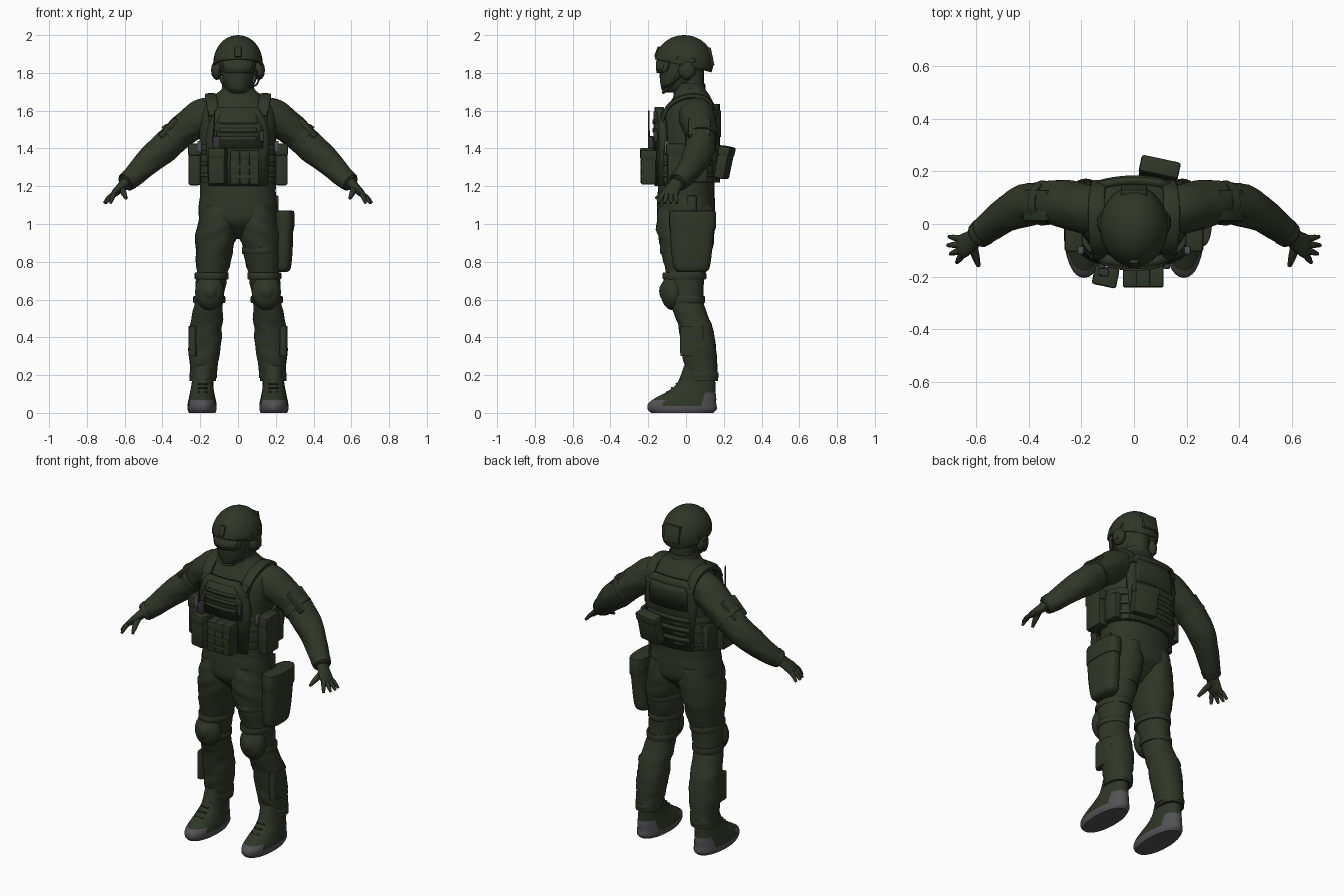
import bpy, bmesh, math
from mathutils import Vector, Matrix, Euler, noise

cube = bpy.data.objects.get("Cube")
if cube:
    bpy.data.objects.remove(cube, do_unlink=True)


def material(name, rgb):
    m = bpy.data.materials.new(name)
    m.use_nodes = True
    m.diffuse_color = (*rgb, 1)
    m.node_tree.nodes["Principled BSDF"].inputs["Base Color"].default_value = (*rgb, 1)
    return m


OLIVE = material("dark_olive", (0.028, 0.038, 0.02))
GREY = material("sole_grey", (0.085, 0.085, 0.09))
BLACK = material("charcoal", (0.035, 0.035, 0.038))
ACROSS, DEPTH, UP = Vector((1, 0, 0)), Vector((0, 1, 0)), Vector((0, 0, 1))


def finish(name, bm, materials=(OLIVE,), mirror=False, thick=0, rule=None):
    """Turn a bmesh into a named, smooth-shaded object."""
    bmesh.ops.recalc_face_normals(bm, faces=bm.faces)
    mesh = bpy.data.meshes.new(name)
    bm.to_mesh(mesh)
    bm.free()
    ob = bpy.data.objects.new(name, mesh)
    bpy.context.collection.objects.link(ob)
    for m in materials:
        mesh.materials.append(m)
    for f in mesh.polygons:
        f.use_smooth = True
        if rule:
            f.material_index = int(rule(f.center))
    mesh.set_sharp_from_angle(angle=math.radians(42))
    if thick:
        solid = ob.modifiers.new("thickness", "SOLIDIFY")
        solid.thickness, solid.offset = thick, 0
    if mirror:
        ob.modifiers.new("mirror", "MIRROR").use_mirror_merge = False


def spline(points, steps):
    """Catmull-Rom interpolation of same-length tuples."""
    v = [Vector(p) for p in points]
    out = []
    for i in range(len(v) - 1):
        a, b, c, d = v[max(i - 1, 0)], v[i], v[i + 1], v[min(i + 2, len(v) - 1)]
        for k in range(steps):
            t = k / steps
            out.append(b + (c - a) * t / 2 + (a * 2 - b * 5 + c * 4 - d) * t * t / 2
                       + (b * 3 - a - c * 3 + d) * t ** 3 / 2)
    return out + [v[-1]]


def loft(name, points, axis=None, power=2, sides=32, steps=5, wrinkle=0, **options):
    """Skin rings (x, y, z, radius[, second radius]); level unless an axis frames them."""
    rings = spline([p if len(p) == 5 else (*p, p[-1]) for p in points], steps)
    bm = bmesh.new()
    loops = []
    for i, ring in enumerate(rings):
        a, b = ACROSS, DEPTH
        if axis:
            tangent = (rings[min(i + 1, len(rings) - 1)] - rings[max(i - 1, 0)])[:3]
            tangent = Vector(tangent).normalized()
            a = tangent.cross(axis).normalized()
            b = a.cross(tangent)
        loop = []
        for k in range(sides):
            c, s = math.cos(math.tau * k / sides), math.sin(math.tau * k / sides)
            off = (a * math.copysign(abs(c) ** (2 / power), c) * ring[3]
                   + b * math.copysign(abs(s) ** (2 / power), s) * ring[4])
            p = Vector(ring[:3]) + off
            fold = noise.noise(Vector((p.x * 8, p.y * 8, p.z * 24 + p.x * 11)))
            loop.append(bm.verts.new(p + off * wrinkle * fold))
        loops.append(loop)
    for low, high in zip(loops, loops[1:]):
        for k in range(sides):
            n = (k + 1) % sides
            bm.faces.new((low[k], low[n], high[n], high[k]))
    bm.faces.new(loops[0])
    bm.faces.new(loops[-1])
    finish(name, bm, **options)


def band(name, x, y, z, width, depth, height, **options):
    """Strap around a body part, with chamfered rims."""
    profile = ((-.5, .97), (-.35, 1), (.35, 1), (.5, .97))
    loft(name, [(x, y, z + height * h, width * s, depth * s) for h, s in profile], steps=1, **options)


def box(name, loc, size, rot=(0, 0, 0), bevel=.005, **options):
    bm = bmesh.new()
    bmesh.ops.create_cube(bm, size=1)
    bmesh.ops.scale(bm, vec=size, verts=bm.verts)
    bmesh.ops.bevel(bm, geom=bm.edges[:], offset=bevel, segments=2, affect="EDGES", profile=.5)
    turn = Euler([math.radians(d) for d in rot]).to_matrix().to_4x4()
    bm.transform(Matrix.Translation(loc) @ turn)
    finish(name, bm, **options)


def pouch(name, loc, size, rot=(0, 0, 0), bevel=.012, **options):
    """Rounded pouch with a slightly larger flap over its top."""
    w, d, h = size
    box(name, loc, size, rot, bevel, **options)
    turn = Euler([math.radians(a) for a in rot]).to_matrix()
    flap = Vector(loc) + turn @ Vector((0, 0, h * .36))
    box(name + "_flap", flap, (w * 1.05, d * 1.08, h * .3), rot, bevel * .8, **options)


def ellipsoid(name, loc, radii, cut=None, **options):
    bm = bmesh.new()
    bmesh.ops.create_uvsphere(bm, u_segments=32, v_segments=20, radius=1)
    bm.transform(Matrix.Translation(loc) @ Matrix.Diagonal((*radii, 1)))
    if cut:
        bmesh.ops.bisect_plane(bm, geom=bm.verts[:] + bm.edges[:] + bm.faces[:],
                               plane_co=cut[0], plane_no=cut[1], clear_outer=True)
    finish(name, bm, **options)


def panel(name, rows, y, curve, thick, columns=12):
    """Curved plate whose half width follows rows of (z, half width)."""
    bm = bmesh.new()
    spread = [2 * c / columns - 1 for c in range(columns + 1)]
    grid = [[bm.verts.new((w * s, y + curve * (w * s) ** 2, z)) for s in spread] for z, w in rows]
    for low, high in zip(grid, grid[1:]):
        for c in range(columns):
            bm.faces.new((low[c], low[c + 1], high[c + 1], high[c]))
    finish(name, bm, thick=thick)


# Shirt, neck and trousers
loft("shirt", [(0, 0, 1.14, .2, .15), (0, .01, 1.4, .2, .15), (0, .02, 1.55, .205, .14),
               (0, .03, 1.62, .19, .125), (0, .03, 1.67, .14, .1), (0, .02, 1.71, .09, .085),
               (0, .01, 1.75, .07, .08)], power=2.3, wrinkle=.03)
band("collar", 0, .015, 1.72, .085, .087, .05)
band("neck", 0, .02, 1.77, .068, .074, .15)
loft("pelvis", [(0, 0, .92, .1, .05), (0, 0, .965, .16, .1), (0, 0, 1.03, .21, .15),
                (0, 0, 1.17, .195, .15)], power=2.4, wrinkle=.03)
loft("trouser_leg", [(.1, 0, 1.1, .09, .145), (.112, 0, .97, .108, .155), (.125, 0, .85, .098, .132),
                     (.14, 0, .72, .082, .1), (.155, .01, .57, .078, .086), (.17, .05, .45, .086, .09),
                     (.175, .07, .33, .085, .09), (.18, .08, .24, .073, .085), (.185, .085, .17, .072, .084)],
     power=2.2, wrinkle=.1, mirror=True)
band("trouser_cuff", .184, .085, .2, .074, .088, .03, mirror=True)

# Boots with grey sole, heel and toe cap
loft("boot", [(.19, -.02, 0, .07, .165), (.19, -.02, .02, .077, .183), (.19, -.02, .05, .076, .18),
              (.19, 0, .08, .07, .16), (.19, .03, .115, .063, .126), (.188, .055, .16, .057, .1),
              (.185, .07, .25, .056, .08)], materials=(OLIVE, GREY), power=2.15, mirror=True,
     rule=lambda c: c.z < .04 or (c.z < .11 and c.y > .09) or (c.z < .068 and c.y < -.12))
for i in range(5):
    box("boot_lace", (.187, i * .024 - .098, i * .022 + .11), (.05, .012, .008), (-42, 0, 0), .002, mirror=True)

# Knee pads, straps and calf pockets
ellipsoid("knee_pad", (.15, -.07, .64), (.077, .064, .096), mirror=True)
ellipsoid("knee_cap", (.15, -.085, .645), (.056, .057, .064), mirror=True)
band("upper_knee_strap", .139, -.008, .725, .09, .116, .035, mirror=True)
band("lower_knee_strap", .152, .005, .6, .085, .096, .035, mirror=True)
band("calf_pocket", .24, .033, .38, .022, .064, .16, power=3, mirror=True)

# Thigh pouch on the left leg
loft("thigh_pouch", [(.23, .03, .745, .03, .07), (.235, .03, .77, .045, .095), (.24, .03, .88, .05, .11),
                     (.245, .035, 1.05, .048, .12), (.243, .035, 1.07, .04, .11)], power=2.7)
band("thigh_pouch_flap", .245, .035, 1.02, .053, .124, .1, power=2.7)
box("thigh_pouch_hanger", (.208, .03, 1.1), (.015, .05, .1))
band("thigh_strap", .124, 0, .86, .104, .138, .035)

# Sleeves and arm patches
loft("sleeve", [(.11, .05, 1.595, .08, .09), (.19, .06, 1.565, .095), (.27, .075, 1.51, .088),
                (.35, .08, 1.445, .079), (.43, .065, 1.37, .077), (.51, .02, 1.295, .065),
                (.57, -.025, 1.24, .054), (.6, -.048, 1.215, .043)], axis=DEPTH, wrinkle=.1, mirror=True)
loft("sleeve_hem", [(.325, .08, 1.468, .083), (.35, .08, 1.447, .086)], axis=DEPTH, mirror=True)
loft("wrist_cuff", [(.575, -.03, 1.235, .055), (.595, -.045, 1.22, .05)], axis=DEPTH, mirror=True)
box("arm_patch", (.367, .07, 1.508), (.13, .12, .034), (0, 46, 0), .01, mirror=True)

# Gloved hands
loft("palm", [(.585, -.04, 1.23, .03, .034), (.62, -.063, 1.195, .024, .04), (.65, -.083, 1.165, .02, .046),
              (.665, -.09, 1.15, .013, .042)], axis=DEPTH, sides=16, mirror=True)
for i, reach in enumerate((.05, .055, .045, .02)):
    start = Vector((.655, -.058 - i * .02, 1.16))
    tip = start + Vector((reach, .01 - i * .013, -.05))
    middle = start.lerp(tip, .5) + UP * .005
    loft("finger", [(*start, .013), (*middle, .0125), (*tip, .007)],
         axis=DEPTH, sides=10, steps=3, mirror=True)
loft("thumb", [(.615, -.075, 1.19, .018), (.603, -.125, 1.16, .015), (.592, -.16, 1.135, .008)],
     axis=UP, sides=10, steps=3, mirror=True)

# Plate carrier
panel("front_plate", [(1.2, .15), (1.45, .165), (1.54, .15), (1.62, .1)], -.148, 1.3, .035)
panel("front_flap", [(1.4, .13), (1.5, .13), (1.595, .085)], -.166, 1.2, .012)
panel("back_plate", [(1.22, .15), (1.5, .165), (1.6, .14), (1.635, .11)], .165, -1, .028)
panel("back_flap", [(1.46, .125), (1.56, .125), (1.6, .11)], .181, -1, .008)
band("cummerbund", 0, .01, 1.32, .222, .165, .2, power=2.5)
for i in range(3):
    front, back, side = 1.44 + i * .045, 1.27 + i * .06, 1.26 + i * .06
    panel("front_webbing", [(front, .1), (front + .022, .1)], -.174, 1.2, .008)
    panel("back_webbing", [(back, .14), (back + .028, .14)], .181, -1, .008)
    band("side_webbing", 0, .01, side, .227, .169, .025, power=2.5)
loft("shoulder_strap", [(.125, -.13, 1.54, .011, .028), (.135, -.095, 1.62, .012, .03),
                        (.142, -.03, 1.665, .014, .032), (.143, .05, 1.678, .014, .032),
                        (.14, .12, 1.65, .013, .03), (.13, .158, 1.57, .011, .028)],
     axis=ACROSS, power=4, sides=16, mirror=True)
box("strap_buckle", (.13, -.122, 1.585), (.05, .018, .035), (-30, 0, 0), mirror=True)
box("front_clip", (.125, -.16, 1.465), (.026, .022, .06), materials=(BLACK,), mirror=True)

# Front, side and back pouches
for i in range(3):
    pouch("magazine_pouch", (i * .051 - .016, -.198, 1.3), (.05, .078, .18), bevel=.006)
for i in range(2):
    box("pouch_webbing", (.035, -.238, 1.25 + i * .05), (.15, .006, .02), bevel=.002)
pouch("radio_pouch", (-.108, -.2, 1.305), (.09, .07, .19), (0, 0, -12))
box("radio", (-.115, -.185, 1.43), (.04, .03, .07), materials=(BLACK,))
loft("antenna", [(-.125, -.195, 1.4, .005), (-.125, -.197, 1.6, .003)], sides=8, steps=1, materials=(BLACK,))
pouch("side_pouch", (.23, -.04, 1.315), (.066, .12, .22), mirror=True)
box("side_magazine", (.203, -.1, 1.41), (.024, .03, .06), materials=(GREY,), mirror=True)
box("rear_side_pouch", (.205, .07, 1.3), (.05, .09, .16), bevel=.012, mirror=True)
pouch("back_pouch", (.095, .202, 1.325), (.145, .06, .17), (-12, 0, -12))

# Head, mask and goggles
loft("masked_face", [(0, -.075, 1.695, .035, .04), (0, -.06, 1.715, .062, .07), (0, -.04, 1.76, .082, .098),
                     (0, -.025, 1.81, .092, .114), (0, -.015, 1.9, .095, .116)])
panel("goggles", [(1.8, .06), (1.815, .085), (1.88, .094)], -.146, 6.5, .018)
panel("goggle_lens", [(1.812, .06), (1.823, .076), (1.86, .08)], -.156, 6.5, .005)

# Helmet and headset
ellipsoid("helmet", (0, -.01, 1.855), (.125, .15, .14), cut=(UP * 1.835, (0, -.23, -1)), thick=.01)
box("helmet_front_mount", (0, -.15, 1.91), (.036, .02, .06), (-20, 0, 0))
box("helmet_rear_pack", (0, .128, 1.885), (.1, .026, .1), (12, 0, 0))
box("helmet_rail", (.12, 0, 1.872), (.014, .1, .022), (-8, 0, 0), mirror=True)
ellipsoid("ear_cup", (.112, .005, 1.815), (.03, .045, .052), mirror=True)
box("ear_cup_cover", (.131, .005, 1.815), (.016, .045, .06), mirror=True)
loft("chin_strap", [(.098, -.02, 1.83, .006, .01), (.09, -.06, 1.76, .006, .01), (.045, -.11, 1.705, .006, .01),
                    (0, -.12, 1.695, .006, .01)], axis=DEPTH, sides=8, mirror=True)
loft("microphone", [(.115, -.02, 1.79, .005), (.1, -.08, 1.74, .005), (.06, -.12, 1.725, .008)],
     axis=UP, sides=8, materials=(BLACK,))
